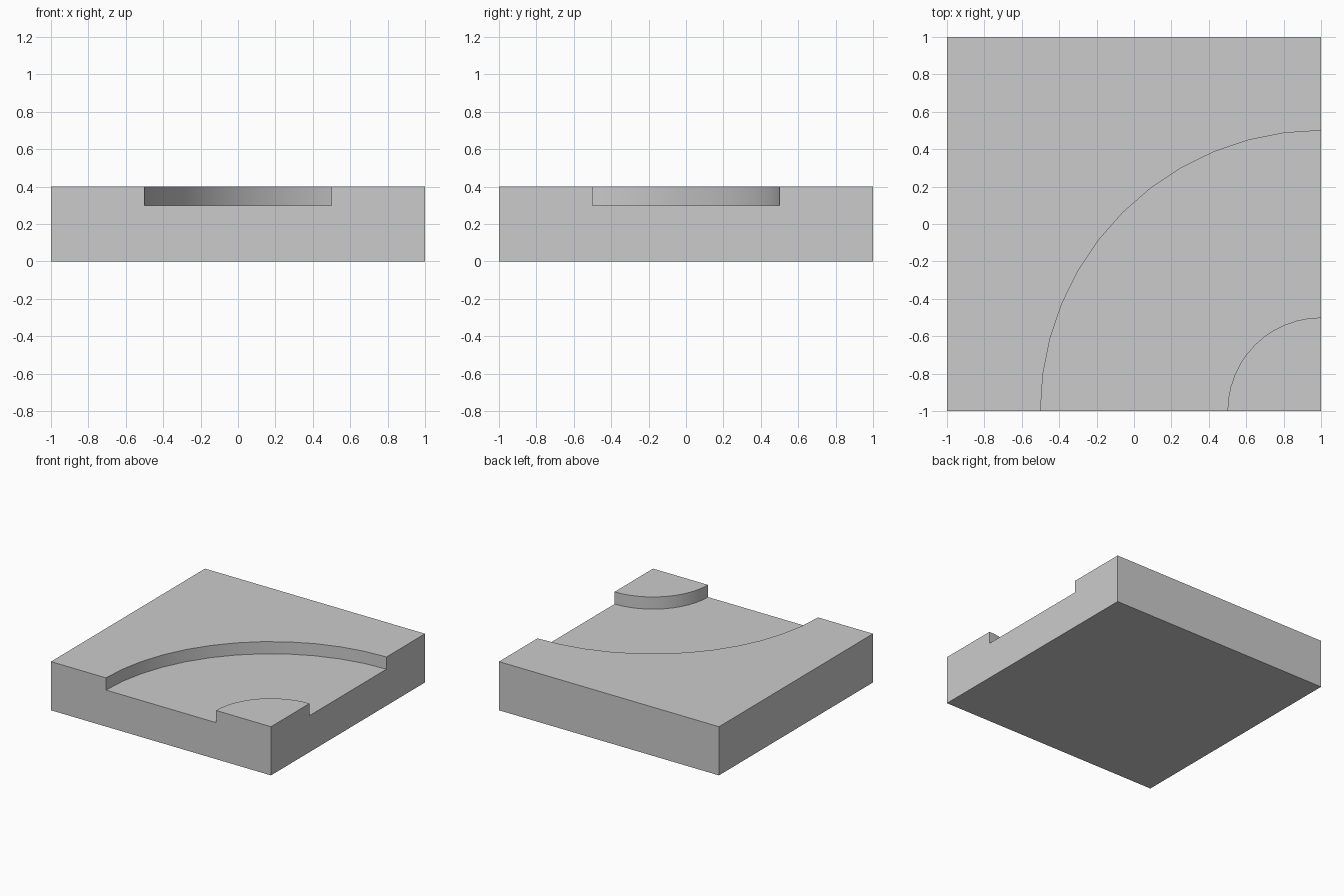
import bpy, bmesh
from math import sin, cos, radians

if "Cube" in bpy.data.objects:
    bpy.data.objects.remove(bpy.data.objects["Cube"])

BASE, ROAD, TOP = 0.0, 0.3, 0.4   # heights: underside, sunken lane, raised ground
SEGS = 12                         # sides per quarter arc

bm = bmesh.new()


def arc(radius):
    """Quarter arc about the front right corner, from right edge to front edge."""
    steps = [radians(90 + 90 * i / SEGS) for i in range(SEGS + 1)]
    return [(1 + radius * cos(a), -1 + radius * sin(a)) for a in steps]


def face(points):
    return bm.faces.new([bm.verts.new(p) for p in points])


def flat(outline, z):
    face([(x, y, z) for x, y in outline])


inner, outer = arc(0.5), arc(1.5)

# Raised corner, sunken curved lane, raised outer ground, underside
flat([(1, -1)] + inner, TOP)
flat(outer + inner[::-1], ROAD)
flat(outer + [(-1, -1), (-1, 1), (1, 1)], TOP)
flat([(-1, -1), (-1, 1), (1, 1), (1, -1)], BASE)

# Curved kerbs on both sides of the lane
for path in (inner, outer):
    for (ax, ay), (bx, by) in zip(path, path[1:]):
        face([(ax, ay, ROAD), (bx, by, ROAD), (bx, by, TOP), (ax, ay, TOP)])

# Notched front and right walls, as a profile of (distance along wall, height)
notched = [(-1, BASE), (1, BASE), (1, TOP), (0.5, TOP),
           (0.5, ROAD), (-0.5, ROAD), (-0.5, TOP), (-1, TOP)]
face([(d, -1, z) for d, z in notched])
face([(1, -d, z) for d, z in notched])

# Plain back and left walls
plain = [(-1, BASE), (1, BASE), (1, TOP), (-1, TOP)]
face([(d, 1, z) for d, z in plain])
face([(-1, d, z) for d, z in plain])

# Weld into one closed solid
bmesh.ops.remove_doubles(bm, verts=bm.verts[:], dist=1e-4)
bmesh.ops.recalc_face_normals(bm, faces=bm.faces[:])
mesh = bpy.data.meshes.new("curved_lane_tile")
bm.to_mesh(mesh)
bm.free()

tile = bpy.data.objects.new("curved_lane_tile", mesh)
bpy.context.collection.objects.link(tile)
bpy.context.view_layer.objects.active = tile
tile.select_set(True)
bpy.ops.object.shade_smooth_by_angle(angle=radians(30))
